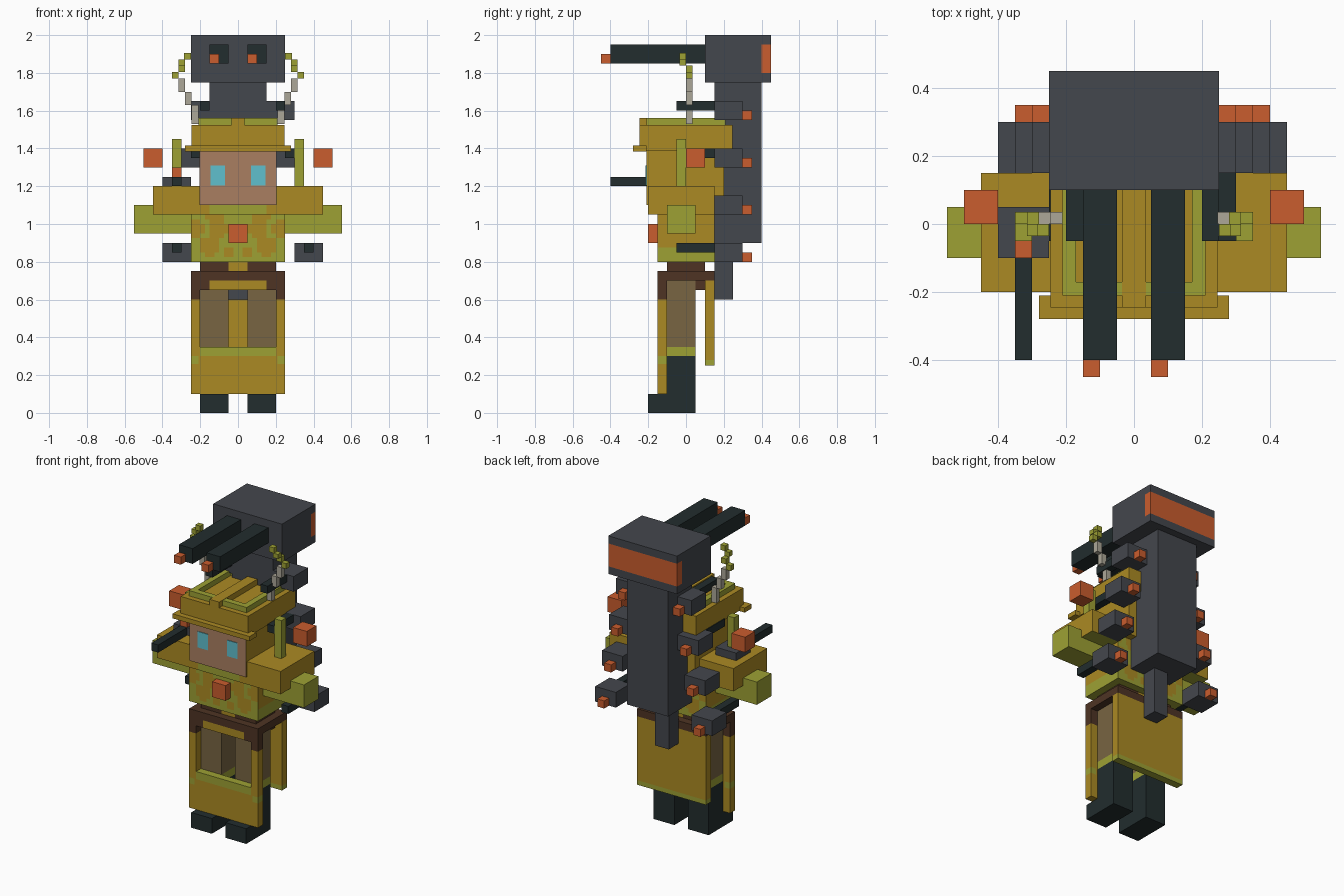
import bpy, bmesh
from mathutils import Vector

if "Cube" in bpy.data.objects:
    bpy.data.objects.remove(bpy.data.objects["Cube"])

# ---------- colours ----------
def lin(c):
    c /= 255
    return c / 12.92 if c <= 0.04045 else ((c + 0.055) / 1.055) ** 2.4

COLOURS = {
    "slate grey": (68, 71, 77), "near black": (34, 45, 46), "gold": (171, 138, 35),
    "lime": (157, 161, 52), "orange": (202, 93, 46), "skin": (170, 127, 97),
    "trouser brown": (120, 101, 66), "dark brown": (78, 52, 36),
    "cyan": (96, 192, 206), "beige": (172, 167, 152)}
MATS = {}
for name, rgb in COLOURS.items():
    m = bpy.data.materials.new(name)
    m.diffuse_color = (*[lin(c) for c in rgb], 1)
    m.use_nodes = True
    m.node_tree.nodes["Principled BSDF"].inputs["Base Color"].default_value = m.diffuse_color
    MATS[name] = m

# ---------- helpers ----------
def box(name, x, y, z, colour, cuts=None, rule=None):
    """Box from axis ranges; cuts = {axis: positions}; rule(centre, normal) -> colour or None."""
    bm = bmesh.new()
    bmesh.ops.create_cube(bm, size=1)
    lo, hi = Vector((x[0], y[0], z[0])), Vector((x[1], y[1], z[1]))
    for v in bm.verts:
        v.co = Vector([lo[i] if v.co[i] < 0 else hi[i] for i in range(3)])
    for axis, places in (cuts or {}).items():
        no = Vector([float(i == axis) for i in range(3)])
        for p in places:
            bmesh.ops.bisect_plane(bm, geom=bm.verts[:] + bm.edges[:] + bm.faces[:],
                                   plane_co=no * p, plane_no=no)
    me = bpy.data.meshes.new(name)
    me.materials.append(MATS[colour])
    if rule:
        slots = [colour]
        for f in bm.faces:
            c = rule(f.calc_center_median(), f.normal) or colour
            if c not in slots:
                slots.append(c)
                me.materials.append(MATS[c])
            f.material_index = slots.index(c)
    bm.to_mesh(me)
    bm.free()
    ob = bpy.data.objects.new(name, me)
    bpy.context.collection.objects.link(ob)
    return ob

def pair(name, x, *args, **kw):
    box(name + "_right", x, *args, **kw)
    box(name + "_left", (-x[1], -x[0]), *args, **kw)

def steps(a, b, d):
    return [a + d * i for i in range(1, round((b - a) / d))]

# ---------- legs and boots ----------
pair("leg", (.05, .20), (-.10, .05), (.10, .70), "trouser brown", cuts={2: [.30, .35]},
     rule=lambda c, n: "near black" if c.z < .30 else "lime" if c.z < .35 else None)
pair("boot", (.05, .20), (-.20, .05), (0, .10), "near black")

# ---------- coat skirt: front frame, back flap, belt ----------
def skirt_rule(c, n):
    if c.z > .70 or (c.z > .60 and abs(c.x) > .15):
        return "dark brown"
    if .30 < c.z < .35 or (abs(c.x) > .21 and .26 < c.z < .30):
        return "lime"

pair("skirt_front_side", (.20, .25), (-.15, -.10), (.10, .75), "gold",
     cuts={0: [.21, -.21], 2: [.26, .30, .60, .70]},
     rule=lambda c, n: "dark brown" if c.z > .60 else
     "lime" if abs(c.x) > .21 and .26 < c.z < .30 else None)
box("skirt_front_bottom", (-.20, .20), (-.15, -.10), (.10, .35), "gold", cuts={2: [.30]}, rule=skirt_rule)
box("skirt_front_top", (-.20, .20), (-.15, -.10), (.65, .75), "gold",
    cuts={0: [-.15, .15], 2: [.70]}, rule=skirt_rule)
box("skirt_back", (-.25, .25), (.10, .15), (.25, .60), "gold", cuts={2: [.28]},
    rule=lambda c, n: "lime" if c.z < .28 else None)
pair("skirt_back_top", (.05, .25), (.10, .15), (.60, .70), "gold")
box("hips", (-.20, .20), (.05, .10), (.65, .70), "dark brown")
box("belt", (-.25, .25), (-.10, .15), (.70, .75), "dark brown")
box("waist", (-.20, .20), (-.10, .10), (.75, .80), "dark brown", cuts={0: [-.05, .05]},
    rule=lambda c, n: "gold" if abs(c.x) < .05 else None)

# ---------- torso with blotched jacket ----------
BLOTS = [(.12, 1.07, .055), (.11, .975, .05), (.15, .88, .055), (.23, .98, .05), (.05, .86, .03)]

def jacket_rule(c, n):
    if abs(n.y) > .5:
        u = abs(c.x)
        if any((u - a) ** 2 + (c.z - b) ** 2 < r * r for a, b, r in BLOTS):
            return "gold"
    elif abs(n.x) > .5 and c.z > .875:
        return "gold"

box("jacket", (-.25, .25), (-.15, .15), (.80, 1.10), "lime",
    cuts={0: steps(-.25, .25, .025), 2: steps(.80, 1.10, .025)}, rule=jacket_rule)
box("jacket_button", (-.05, .05), (-.20, -.15), (.90, 1.0), "orange")

# ---------- sleeves, hands, shoulder gear ----------
box("sleeves", (-.45, .45), (-.20, .15), (1.05, 1.20), "gold", cuts={0: [-.15, .15], 2: [1.10]},
    rule=lambda c, n: "lime" if c.z < 1.10 and abs(n.x) < .5 and (abs(c.x) < .15 or n.z < -.5) else None)
pair("hand", (.25, .55), (-.10, .05), (.95, 1.10), "lime")
pair("shoulder_rod", (.30, .35), (-.05, 0), (1.20, 1.45), "lime")
pair("floating_cube", (.40, .50), (0, .10), (1.30, 1.40), "orange")
box("shoulder_gun_body", (-.40, -.25), (-.10, .05), (1.20, 1.25), "slate grey")
box("shoulder_gun_barrel", (-.35, -.30), (-.40, -.10), (1.20, 1.25), "near black")
box("shoulder_gun_sight", (-.35, -.30), (-.10, -.05), (1.25, 1.30), "orange")

# ---------- head ----------
box("head", (-.205, .205), (-.21, .20), (1.10, 1.40), "gold", cuts={2: [1.385]},
    rule=lambda c, n: "skin" if n.y < -.5 and c.z < 1.385 else None)
pair("eye", (.07, .145), (-.214, -.209), (1.205, 1.31), "cyan")

# ---------- hat ----------
box("hat_visor", (-.28, .28), (-.28, -.21), (1.385, 1.415), "gold")
box("hat_crown", (-.245, .245), (-.245, .245), (1.39, 1.525), "gold")
pair("hat_rim_side", (.17, .21), (-.21, .21), (1.525, 1.56), "lime")
box("hat_rim_front", (-.17, .17), (-.21, -.17), (1.525, 1.56), "lime")
box("hat_rim_back", (-.17, .17), (.17, .21), (1.525, 1.56), "lime")
box("hat_ridge", (-.035, .035), (-.245, .21), (1.525, 1.562), "gold")

# ---------- curled horns: (x start, z low, z high, y start, colour) ----------
LINKS = [(.21, 1.53, 1.63, 0, "beige"), (.245, 1.63, 1.70, 0, "beige"),
         (.28, 1.70, 1.77, 0, "beige"), (.315, 1.77, 1.805, 0, "lime"),
         (.28, 1.805, 1.84, 0, "lime"), (.28, 1.84, 1.87, -.035, "lime"),
         (.25, 1.87, 1.905, -.035, "lime")]
for i, (x, z0, z1, y, col) in enumerate(LINKS):
    pair(f"horn_link_{i}", (x, x + .035), (y, y + .035), (z0, z1), col)

# ---------- back weapon tower ----------
box("tower_column", (-.15, .15), (.15, .40), (.90, 1.75), "slate grey")
box("tower_tail", (-.05, .05), (.15, .25), (.60, .90), "slate grey")
box("tower_head", (-.25, .25), (.10, .45), (1.75, 2.0), "slate grey",
    cuts={1: [.40], 2: [1.80, 1.95]},
    rule=lambda c, n: "orange" if c.y > .40 and 1.80 < c.z < 1.95 and abs(n.z) < .5 else None)
for side, x in (("left", -.15), ("right", .05)):
    box("cannon_barrel_" + side, (x, x + .10), (-.40, .10), (1.85, 1.95), "near black")
    box("cannon_tip_" + side, (x, x + .05), (-.45, -.40), (1.85, 1.90), "orange")

# ---------- four small guns down each side, fanning outwards ----------
for i in range(4):
    z = 1.55 - .25 * i
    for side, x in (("left", -.25 - .05 * i), ("right", .15 + .05 * i)):
        tag = f"{side}_{i}"
        mid = (x + .05, x + .10)
        box("side_gun_" + tag, (x, x + .15), (.15, .30), (z, z + .10), "slate grey")
        box("side_gun_barrel_" + tag, mid, (-.05, .15), (z + .05, z + .10), "near black")
        box("side_gun_cap_" + tag, mid, (.30, .35), (z, z + .05), "orange")
